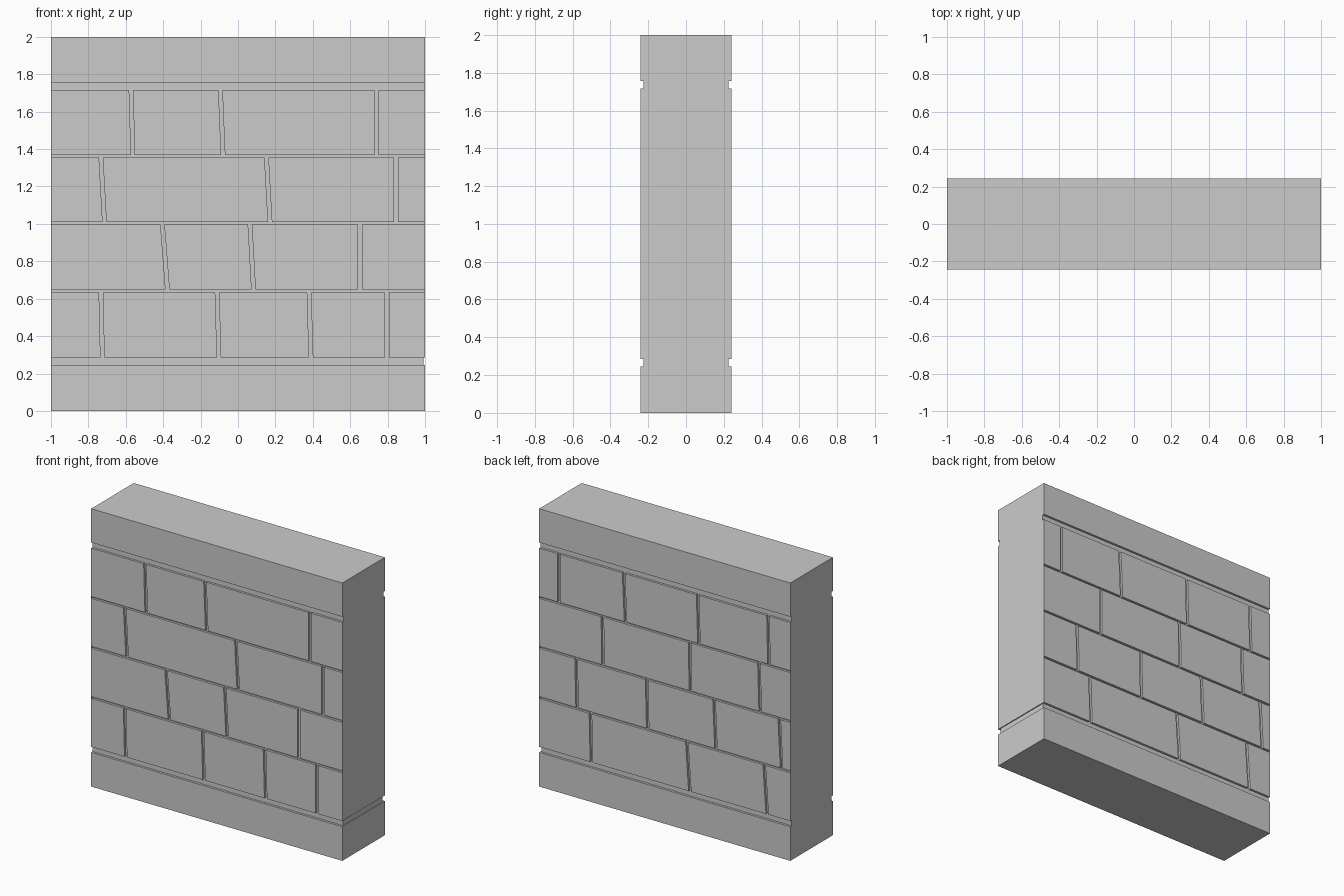
import bpy, bmesh

if "Cube" in bpy.data.objects:
    bpy.data.objects.remove(bpy.data.objects["Cube"])

FACE, CORE = 0.242, 0.226      # outer face and mortar depth in y
END = 0.997                    # bricks stop at the thin end panels
GAP = 0.01                     # half width of a vertical joint


def make_object(name, bm):
    bmesh.ops.recalc_face_normals(bm, faces=bm.faces)
    mesh = bpy.data.meshes.new(name)
    bm.to_mesh(mesh)
    bm.free()
    obj = bpy.data.objects.new(name, mesh)
    bpy.context.collection.objects.link(obj)
    return obj


def add_prism(bm, outline, y0, y1):
    """Extrude an x-z outline from y0 to y1."""
    a = [bm.verts.new((x, y0, z)) for x, z in outline]
    b = [bm.verts.new((x, y1, z)) for x, z in outline]
    bm.faces.new(a)
    bm.faces.new(b[::-1])
    for i in range(len(a)):
        j = (i + 1) % len(a)
        bm.faces.new((a[i], b[i], b[j], a[j]))


def box(name, x0, x1, half_y, z0, z1):
    bm = bmesh.new()
    add_prism(bm, [(x0, z0), (x1, z0), (x1, z1), (x0, z1)], -half_y, half_y)
    return make_object(name, bm)


# Plinth, coping and the recessed bands next to them
box("plinth", -1, 1, FACE, 0, 0.246)
box("lower_recess", -1, 0.993, CORE, 0.246, 0.286)
box("mortar_core", -END, END, CORE, 0.286, 1.716)
box("upper_recess", -1, 1, CORE, 1.716, 1.757)
box("coping", -1, 1, FACE, 1.757, 2)

# Flat panels closing both ends of the courses
box("left_end_panel", -1, -END, FACE, 0.286, 1.716)
box("right_end_panel", END, 1, FACE, 0.286, 1.716)

# Courses from the bottom up; joints are (x at bottom, x at top)
rows = [(0.286, 0.634), (0.648, 0.996), (1.010, 1.355), (1.368, 1.716)]
front = [
    [(-.725, -.733), (-.102, -.112), (.390, .380), (.797, .797)],
    [(-.377, -.404), (.083, .064), (.652, .652)],
    [(-.714, -.733), (.171, .152), (.845, .845)],
    [(-.562, -.572), (-.080, -.094), (.740, .740)],
]
back = [
    [(-.816, -.792), (-.200, -.176), (.584, .592)],
    [(-.930, -.912), (-.408, -.392), (.136, .144), (.698, .706)],
    [(-.760, -.750), (-.204, -.198), (.494, .496)],
    [(-.830, -.822), (-.272, -.262), (.312, .328), (.845, .845)],
]


def brick_face(name, layout, side):
    bm = bmesh.new()
    for (z0, z1), joints in zip(rows, layout):
        edges = [(-END - GAP,) * 2] + joints + [(END + GAP,) * 2]
        for (lb, lt), (rb, rt) in zip(edges, edges[1:]):
            add_prism(bm, [(lb + GAP, z0), (rb - GAP, z0),
                           (rt - GAP, z1), (lt + GAP, z1)],
                      side * CORE, side * FACE)
    return make_object(name, bm)


brick_face("front_stones", front, -1)
brick_face("back_stones", back, 1)
